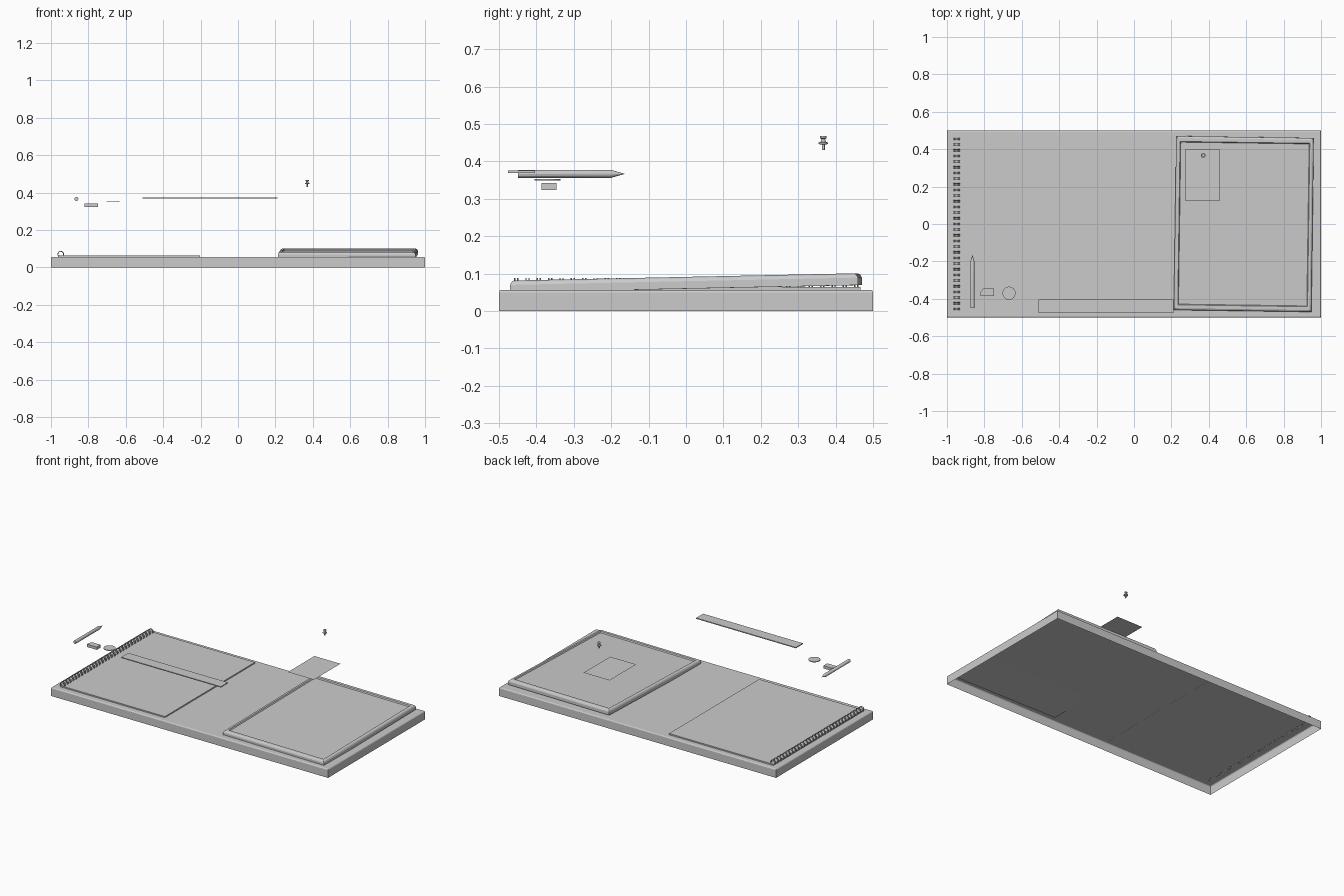
import bpy, bmesh, math
from mathutils import Matrix, Vector

if "Cube" in bpy.data.objects:
    bpy.data.objects.remove(bpy.data.objects["Cube"])


def finish(name, bm, loc=(0, 0, 0), rot=(0, 0, 0), smooth=False):
    bmesh.ops.recalc_face_normals(bm, faces=bm.faces)
    me = bpy.data.meshes.new(name)
    bm.to_mesh(me)
    bm.free()
    ob = bpy.data.objects.new(name, me)
    bpy.context.collection.objects.link(ob)
    ob.location, ob.rotation_euler = loc, rot
    if smooth:
        bpy.ops.object.select_all(action='DESELECT')
        ob.select_set(True)
        bpy.context.view_layer.objects.active = ob
        bpy.ops.object.shade_smooth_by_angle()
    return ob


def loft(rings, bottom=True, top=True):
    """Skin a list of equal-length point loops."""
    bm = bmesh.new()
    loops = [[bm.verts.new(p) for p in r] for r in rings]
    n = len(loops[0])
    for a, b in zip(loops, loops[1:]):
        for i in range(n):
            j = (i + 1) % n
            bm.faces.new((a[i], a[j], b[j], b[i]))
    if bottom:
        bm.faces.new(loops[0])
    if top:
        bm.faces.new(loops[-1])
    return bm


def rect(hx, hy, z):
    return [(-hx, -hy, z), (hx, -hy, z), (hx, hy, z), (-hx, hy, z)]


def circle(r, z, n):
    return [(r * math.cos(2 * math.pi * i / n), r * math.sin(2 * math.pi * i / n), z)
            for i in range(n)]


def turned(name, profile, n, loc, rot=(0, 0, 0)):
    return finish(name, loft([circle(r, z, n) for r, z in profile]), loc, rot, True)


# Desk: a shallow shell open underneath, with a bevelled top edge
finish("desk_top", loft([rect(1, .5, 0), rect(1, .5, .05), rect(.998, .498, .054),
                         rect(.995, .495, .056)], bottom=False))

# Notepad lying on the left
finish("notepad", loft([rect(.376, .464, .0555), rect(.376, .464, .064)]), (-.58, .002, 0))

# Wire binding: pairs of rings along the left edge of the pad
bm = bmesh.new()
SEG, SIDES, R, T = 16, 6, .0155, .0022
for k in range(31):
    for dy in (-.004, .004):
        y = -.454 + k * .0303 + dy
        grid = []
        for i in range(SEG):
            a = 2 * math.pi * i / SEG
            row = []
            for j in range(SIDES):
                b = 2 * math.pi * j / SIDES
                d = R + T * math.cos(b)
                row.append(bm.verts.new((-.948 + d * math.cos(a), y + T * math.sin(b),
                                         .071 + d * math.sin(a))))
            grid.append(row)
        for i in range(SEG):
            p, q = grid[i], grid[(i + 1) % SEG]
            for j in range(SIDES):
                m = (j + 1) % SIDES
                bm.faces.new((p[j], q[j], q[m], p[m]))
finish("binding_rings", bm, smooth=True)

# Tilted, slightly turned tablet with a raised rim and recessed panel
finish("tablet", loft([rect(.368, .465, -.016), rect(.368, .465, .004),
                       rect(.364, .461, .012), rect(.358, .455, .0155),
                       rect(.347, .437, .0155), rect(.343, .433, .008)]),
       (.587, 0, .0755), (math.radians(1.2), 0, math.radians(-.8)))

# Floating ruler
finish("ruler", loft([rect(.36, .036, -.003), rect(.36, .036, .003)]), (-.15, -.44, .372))

# Floating pencil pointing to the back
turned("pencil", [(.0108, 0), (.0108, .248), (.0005, .284)], 12,
       (-.864, -.449, .3665), (math.radians(-90), 0, 0))

# Floating eraser with one cut end
outline = [(-.036, -.02), (.036, -.02), (.036, .02), (-.022, .02), (-.036, .002)]
finish("eraser", loft([[(x, y, z) for x, y in outline] for z in (-.009, .009)]),
       (-.785, -.366, .333))

# Floating coin
turned("coin", [(.035, -.002), (.035, .002)], 32, (-.668, -.37, .351))

# Paper note: a single floating sheet
bm = bmesh.new()
bm.faces.new([bm.verts.new(p) for p in rect(.094, .137, 0)])
finish("paper_note", bm, (.366, .262, .257))

# Push pin
turned("push_pin", [(.004, 0), (.004, .015), (.013, .016), (.013, .02), (.007, .022),
                    (.005, .03), (.009, .032), (.009, .038)], 16, (.37, .367, .43))
